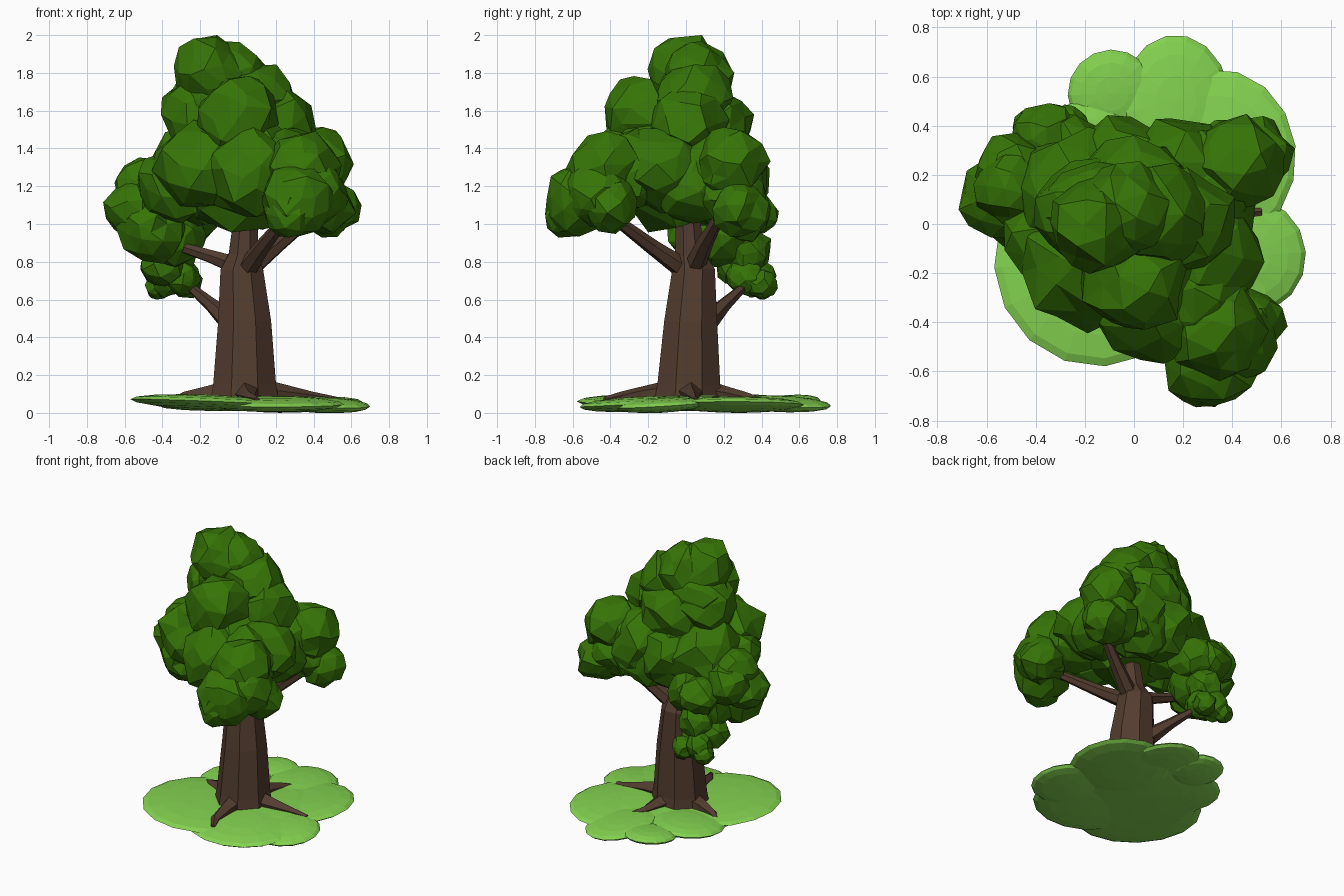
import bpy
import bmesh
import math
import random
from mathutils import Euler, Matrix, Vector

random.seed(7)
if "Cube" in bpy.data.objects:
    bpy.data.objects.remove(bpy.data.objects["Cube"], do_unlink=True)


def material(name, r, g, b):
    m = bpy.data.materials.new(name)
    m.use_nodes = True
    m.diffuse_color = (r, g, b, 1)
    m.node_tree.nodes["Principled BSDF"].inputs["Base Color"].default_value = (r, g, b, 1)
    return m


BARK = material("brown bark", 0.085, 0.045, 0.028)
LEAF = material("dark green leaves", 0.037, 0.175, 0.002)
GRASS = material("light green grass", 0.23, 0.65, 0.08)


def finish(name, bm, mat):
    bmesh.ops.recalc_face_normals(bm, faces=bm.faces)
    mesh = bpy.data.meshes.new(name)
    bm.to_mesh(mesh)
    bm.free()
    mesh.materials.append(mat)
    obj = bpy.data.objects.new(name, mesh)
    bpy.context.collection.objects.link(obj)
    return obj


def limb(name, path, sides=6):
    """Tapered faceted tube through (x, y, z, radius) stations."""
    bm = bmesh.new()
    pts = [Vector(p[:3]) for p in path]
    rings = []
    for i, p in enumerate(pts):
        along = pts[min(i + 1, len(pts) - 1)] - pts[max(i - 1, 0)]
        turn = Vector((0, 0, 1)).rotation_difference(along.normalized())
        ring = []
        for k in range(sides):
            a = math.tau * (k + 0.5) / sides
            ring.append(bm.verts.new(p + turn @ Vector((math.cos(a), math.sin(a), 0)) * path[i][3]))
        rings.append(ring)
    for lo, hi in zip(rings, rings[1:]):
        for k in range(sides):
            n = (k + 1) % sides
            bm.faces.new((lo[k], lo[n], hi[n], hi[k]))
    bm.faces.new(rings[0])
    bm.faces.new(rings[-1])
    return finish(name, bm, BARK)


def clump(name, blobs):
    """Cluster of randomly turned, uneven faceted balls."""
    bm = bmesh.new()
    for x, y, z, r in blobs:
        spin = Euler([random.uniform(0, 6) for _ in range(3)]).to_matrix().to_4x4()
        made = bmesh.ops.create_icosphere(bm, subdivisions=2, radius=r,
                                          matrix=Matrix.Translation((x, y, z)) @ spin)
        for v in made["verts"]:
            v.co += Vector([random.uniform(-0.12, 0.12) * r for _ in range(3)])
    return finish(name, bm, LEAF)


# Trunk
limb("trunk", [(.035, .015, .04, .2), (.035, .015, .15, .18), (.035, .025, .48, .152),
               (.02, .04, .76, .122), (.03, .02, .84, .085), (.04, .01, 1.04, .068),
               (.02, 0, 1.25, .04)], 8)

# Roots
for name, x, y in (("right_root", -.33, .12), ("front_root", .1, -.43),
                   ("left_root", .52, .05), ("back_root", .17, .39)):
    limb(name, [(.03 + x * .15, .015 + y * .15, .1, .085), (x * .55, y * .55, .09, .05),
                (x * .8 - .02, y * .8, .08, .032), (x, y, .07, .016)], 5)

# Branches
limb("front_branch", [(.03, .02, .74, .06), (.13, -.18, .88, .042), (.3, -.46, 1.09, .025)])
limb("left_branch", [(.03, .03, .74, .06), (.22, .1, .9, .045), (.45, .2, 1.08, .025)])
limb("right_branch", [(.02, .04, .77, .055), (-.15, .06, .83, .037), (-.4, .1, .91, .022)])
limb("back_low_branch", [(-.02, .09, .46, .065), (-.14, .2, .57, .038), (-.28, .33, .69, .02)])

# Crown
clump("crown_top", [
    (-.15, 0, 1.8, .2), (-.05, .06, 1.77, .19), (.1, .04, 1.65, .2),
    (-.2, .05, 1.57, .21), (.21, .02, 1.53, .2), (0, -.24, 1.57, .21),
    (0, .12, 1.5, .23), (-.15, .05, 1.64, .2)])
clump("crown_middle", [
    (0, -.03, 1.32, .36), (-.23, .12, 1.25, .26), (.18, .18, 1.25, .25),
    (.28, -.12, 1.28, .23), (.06, -.33, 1.27, .24), (-.2, -.18, 1.3, .24),
    (-.04, .22, 1.22, .22), (-.34, -.04, 1.2, .19), (.24, -.3, 1.27, .22),
    (.31, .02, 1.2, .2), (.3, .17, 1.28, .21), (.13, .22, 1.18, .2)])
clump("front_bough", [
    (.34, -.43, 1.29, .2), (.31, -.57, 1.13, .19), (.46, -.4, 1.1, .15),
    (.28, -.62, 1.06, .13), (.4, -.47, 1.16, .18)])
clump("left_bough", [(.42, .24, 1.32, .19), (.49, .29, 1.08, .15), (.38, .25, 1.15, .17)])
clump("right_bough", [
    (-.55, .1, 1.08, .16), (-.5, .14, 1.2, .15), (-.46, .06, .97, .17),
    (-.34, .2, .95, .17), (-.5, .23, 1.14, .14), (-.36, .36, 1.06, .13),
    (-.24, .3, 1.05, .15)])
clump("back_low_bough", [
    (-.37, .37, .71, .1), (-.3, .32, .72, .1), (-.4, .27, .77, .11),
    (-.27, .4, .68, .08), (-.42, .4, .67, .07), (-.32, .33, .86, .12)])

# Grass patch of overlapping flattened mounds, sinking slightly to the left
bm = bmesh.new()
for x, y, rx, ry in ((.05, .04, .48, .48), (-.145, -.15, .425, .43), (-.09, .53, .18, .18),
                     (.17, .5, .22, .27), (.34, .27, .32, .36), (.46, -.13, .24, .24),
                     (.2, -.25, .37, .32), (-.2, .26, .25, .24)):
    tilt = Euler((random.uniform(-.02, .02), random.uniform(-.02, .02), random.uniform(0, 1)))
    place = (Matrix.Translation((x, y, .052 - .025 * x)) @ Matrix.Diagonal((rx, ry, 1, 1))
             @ tilt.to_matrix().to_4x4() @ Matrix.Diagonal((1, 1, .04, 1)))
    bmesh.ops.create_uvsphere(bm, u_segments=16, v_segments=8, radius=1, matrix=place)
for v in bm.verts:
    v.co.z = max(v.co.z, 0)
finish("grass_patch", bm, GRASS)
